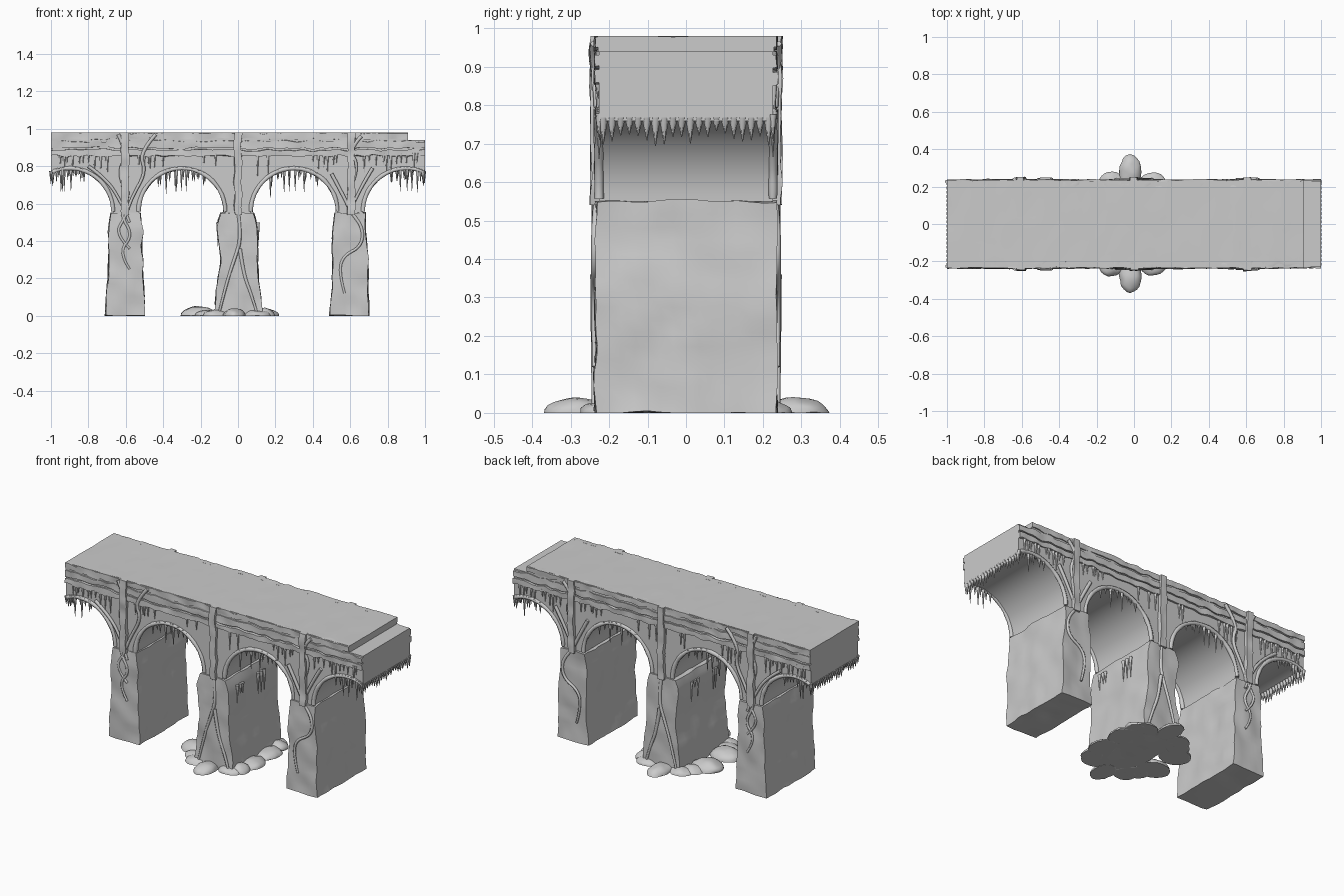
import bpy, bmesh, math, random
from mathutils import Vector, Matrix, noise

if "Cube" in bpy.data.objects:
    bpy.data.objects.remove(bpy.data.objects["Cube"])

random.seed(4)
R, SPRING = 0.232, 0.55            # arch radius and springing height
W = 0.226                          # half width of the bridge body


def finish(name, bm, angle=40):
    bmesh.ops.recalc_face_normals(bm, faces=bm.faces)
    me = bpy.data.meshes.new(name)
    bm.to_mesh(me)
    bm.free()
    me.shade_smooth()
    me.set_sharp_from_angle(angle=math.radians(angle))
    ob = bpy.data.objects.new(name, me)
    bpy.context.collection.objects.link(ob)
    return ob


def rough(p, amp, freq):
    return noise.noise_vector(p * freq) * amp


def rough_box(name, lo, hi, cuts, amp=(0, 0, 0), freq=14, shape=None):
    """Box subdivided per axis, optionally reshaped, then roughened inside its z limits."""
    bm = bmesh.new()
    bmesh.ops.create_cube(bm, size=1)
    for axis in range(3):
        es = [e for e in bm.edges
              if abs((e.verts[0].co - e.verts[1].co)[axis]) > 1e-4]
        if cuts[axis]:
            bmesh.ops.subdivide_edges(bm, edges=es, cuts=cuts[axis], use_grid_fill=True)
    for v in bm.verts:
        p = Vector([lo[i] + (v.co[i] + 0.5) * (hi[i] - lo[i]) for i in range(3)])
        if shape:
            p.x = shape(v.co.x + 0.5, p.z)
        n = rough(p, 1, freq)
        for i in range(3):
            p[i] += n[i] * amp[i]
        p.x = max(-1, min(1, p.x))
        p.z = max(0, min(0.98, p.z))
        v.co = p
    return finish(name, bm)


def interp(table, z):
    for (z0, a0, b0), (z1, a1, b1) in zip(table, table[1:]):
        if z <= z1:
            t = (z - z0) / (z1 - z0)
            return a0 + (a1 - a0) * t, b0 + (b1 - b0) * t
    return table[-1][1:]


def arch_z(x):
    d = min(abs(x - c) for c in (-0.9, -0.3, 0.3, 0.9))
    return SPRING + math.sqrt(max(0, R * R - d * d))


def arc(c, a0, a1, n=24):
    return [(c + R * math.cos(a), SPRING + R * math.sin(a))
            for a in (math.radians(a0 + (a1 - a0) * i / n) for i in range(n + 1))]


# arched body: one side profile extruded across the width
end = math.degrees(math.acos(0.1 / R))
arcs = [arc(-0.9, 180 - end, 0), arc(-0.3, 180, 0), arc(0.3, 180, 0), arc(0.9, 180, end)]
profile = [(1, 0.94), (-1, 0.94)]
for a in arcs:
    profile += a
bm = bmesh.new()
face = bm.faces.new([bm.verts.new((x, -W, z)) for x, z in profile])
ext = bmesh.ops.extrude_face_region(bm, geom=[face])
for v in ext['geom']:
    if isinstance(v, bmesh.types.BMVert):
        v.co.y = W
finish("arched_body", bm)

# road deck
rough_box("road_deck", (-1, -0.23, 0.93), (0.91, 0.23, 0.98), (60, 6, 1), (0, 0.005, 0.004))

# piers, with left and right edges by height
piers = {
    "left_pier": [(0, -0.71, -0.50), (0.2, -0.695, -0.505), (0.35, -0.69, -0.515),
                  (0.45, -0.695, -0.51), (0.55, -0.68, -0.525)],
    "middle_pier": [(0, -0.125, 0.13), (0.15, -0.115, 0.115), (0.3, -0.09, 0.10),
                    (0.4, -0.105, 0.105), (0.5, -0.11, 0.10), (0.55, -0.095, 0.085)],
    "right_pier": [(0, 0.49, 0.70), (0.15, 0.505, 0.695), (0.3, 0.505, 0.695),
                   (0.45, 0.505, 0.68), (0.55, 0.515, 0.68)],
}
for name, table in piers.items():
    def shape(t, z, table=table):
        a, b = interp(table, z)
        return a + (b - a) * t
    rough_box(name, (0, -0.236, 0), (1, 0.236, 0.55), (7, 13, 15), (0.009, 0.009, 0.008), 12, shape)

for side, s in (("front", -1), ("back", 1)):
    def ys(a, b):
        return min(s * a, s * b), max(s * a, s * b)

    # snowy ledges along the parapet
    for i, (z0, z1, x1, d) in enumerate(((0.947, 0.978, 0.91, 0.236), (0.897, 0.935, 1, 0.236),
                                         (0.855, 0.887, 1, 0.238))):
        y0, y1 = ys(0.2, d)
        rough_box(f"{side}_ledge_{i}", (-1, y0, z0), (x1, y1, z1), (110, 2, 2),
                  (0, 0.006, 0.012), 17)
    # pilasters over each pier
    for i, x in enumerate((-0.605, 0, 0.605)):
        y0, y1 = ys(0.2, 0.248)
        rough_box(f"{side}_pilaster_{i}", (x - 0.02, y0, 0.54), (x + 0.02, y1, 0.985),
                  (2, 2, 22), (0.009, 0.007, 0), 16)


def tubes(name, paths, smooth=True):
    """Tapered round strands; each path is a list of (point, radius)."""
    cu = bpy.data.curves.new(name, 'CURVE')
    cu.dimensions = '3D'
    cu.bevel_depth = 1
    cu.bevel_resolution = 1
    cu.use_fill_caps = True
    cu.resolution_u = 5
    for path in paths:
        sp = cu.splines.new('NURBS' if smooth else 'POLY')
        sp.points.add(len(path) - 1)
        for p, (co, r) in zip(sp.points, path):
            p.co = (*co, 1)
            p.radius = r
        if smooth:
            sp.order_u = 3
            sp.use_endpoint_u = True
    ob = bpy.data.objects.new(name, cu)
    bpy.context.collection.objects.link(ob)


# rims around the arch openings
tubes("arch_rims", [[((max(-0.99, min(0.99, x)), s * 0.226, z + 0.007),
                      0.012 + 0.004 * noise.noise(Vector((x * 20, s, z * 20))))
                     for x, z in a] for a in arcs for s in (-1, 1)], False)

# climbing vines, drawn in x and z on both faces
vines = [
    [(-0.64, 0.97), (-0.59, 0.87), (-0.64, 0.77), (-0.60, 0.66), (-0.63, 0.54), (-0.56, 0.43),
     (-0.64, 0.34), (-0.58, 0.25)],
    [(-0.80, 0.80), (-0.70, 0.73), (-0.62, 0.60), (-0.58, 0.50)],
    [(-0.44, 0.97), (-0.53, 0.87), (-0.49, 0.77), (-0.57, 0.63), (-0.60, 0.53), (-0.66, 0.44),
     (-0.58, 0.36)],
    [(0.50, 0.76), (0.57, 0.63), (0.60, 0.56), (0.67, 0.47), (0.66, 0.37), (0.56, 0.32),
     (0.54, 0.23), (0.57, 0.12)],
    [(0.72, 0.79), (0.64, 0.66), (0.60, 0.56)],
    [(0.66, 0.96), (0.59, 0.89), (0.65, 0.80), (0.61, 0.70)],
    [(0.0, 0.56), (0.02, 0.42), (-0.02, 0.30), (-0.06, 0.18), (-0.10, 0.02)],
    [(0.01, 0.36), (0.03, 0.22), (0.07, 0.12), (0.10, 0.02)],
]
tubes("vines", [[((x, s * (0.238 if z < 0.56 or z > 0.84 else 0.230), z),
                  0.011 - 0.005 * i / len(v)) for i, (x, z) in enumerate(v)]
                for v in vines for s in (-1, 1)])

# icicles: downward cones under arches, ledges and the deck ends
bm = bmesh.new()


def icicle(x, y, z, length, r):
    bmesh.ops.create_cone(bm, segments=6, radius1=0.001, radius2=r, depth=length, cap_ends=True,
                          matrix=Matrix.Translation((x, y, z - length / 2)))


for s in (-1, 1):
    for c, span in ((-0.91, 0.085), (-0.3, 0.12), (0.3, 0.12), (0.91, 0.085)):
        for i in range(9):
            x = c - span + 2 * span * i / 8 + random.uniform(-0.008, 0.008)
            icicle(x, s * 0.226, arch_z(x) + 0.015, random.choice((0.05, 0.07, 0.13)), 0.010)
    for lo, hi, n in ((-0.97, -0.68, 11), (-0.55, -0.40, 6), (0.40, 0.55, 6), (0.67, 0.97, 11),
                      (-0.2, 0.2, 6)):
        for i in range(n):
            x = lo + (hi - lo) * (i + random.random()) / n
            icicle(x, s * 0.229, 0.87, random.uniform(0.05, 0.13), 0.009)
    for i in range(20):                       # across the cut ends of the bridge
        y = -0.215 + 0.43 * i / 19
        icicle(s * 0.991, y, 0.768, random.uniform(0.035, 0.075), 0.013)
    for y in (-0.16, -0.13, -0.11, 0.04, 0.07, 0.10):   # tufts on the middle pier
        icicle(s * 0.108, y, 0.50, random.uniform(0.07, 0.13), 0.010)
finish("icicles", bm, 60)

# flat rocky lobes around the foot of the middle pier: x, y, radius x, radius y, height
lobes = [(-0.02, 0.28, 0.06, 0.09, 0.04), (-0.12, 0.225, 0.07, 0.055, 0.03),
         (0.10, 0.225, 0.07, 0.05, 0.03), (-0.21, 0.09, 0.095, 0.08, 0.05),
         (0.15, 0.08, 0.07, 0.09, 0.035), (0.14, 0.18, 0.06, 0.06, 0.04),
         (-0.16, 0.17, 0.07, 0.06, 0.03)]
bm = bmesh.new()
for s in (-1, 1):
    for x, y, rx, ry, h in lobes:
        m = Matrix.Translation((x, s * y, 0)) @ Matrix.Diagonal((rx, ry, h, 1))
        made = bmesh.ops.create_icosphere(bm, subdivisions=3, radius=1, matrix=m)
        for v in made['verts']:
            v.co += rough(v.co, 0.007, 22)
            v.co.z = max(0, v.co.z)
finish("foot_rocks", bm)
